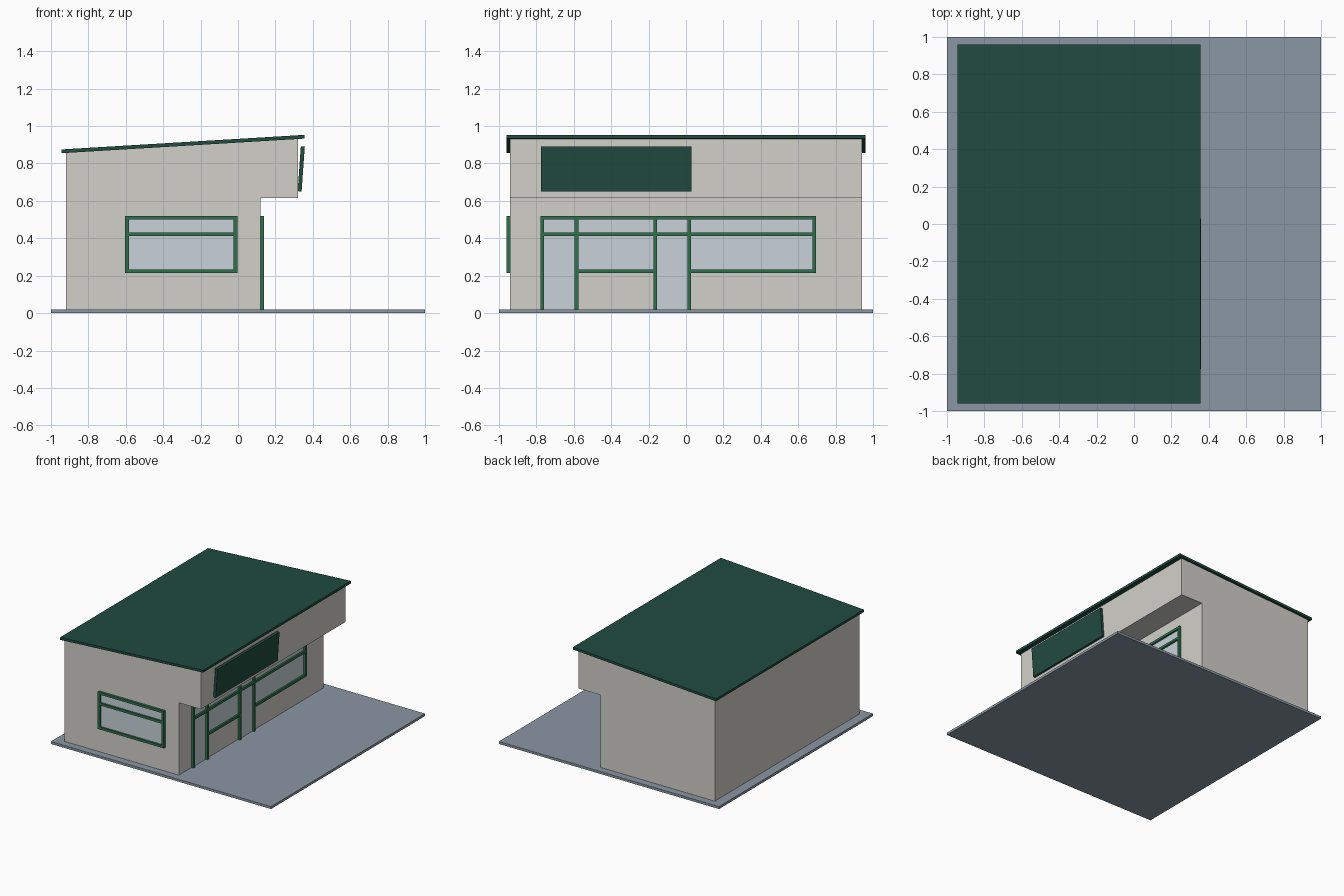
import bpy, bmesh
from mathutils import Vector

if "Cube" in bpy.data.objects:
    bpy.data.objects.remove(bpy.data.objects["Cube"])


def material(name, rgb):
    m = bpy.data.materials.new(name)
    m.diffuse_color = (*rgb, 1)
    m.use_nodes = True
    m.node_tree.nodes["Principled BSDF"].inputs["Base Color"].default_value = m.diffuse_color
    return m


WALL = material("plaster", (0.64, 0.63, 0.59))
ROOF = material("dark_green", (0.015, 0.07, 0.05))
FRAME = material("frame_green", (0.03, 0.16, 0.075))
GLASS = material("glass", (0.58, 0.65, 0.69))
PAVE = material("paving", (0.26, 0.31, 0.37))


def finish(bm, name, mat):
    bmesh.ops.recalc_face_normals(bm, faces=bm.faces)
    mesh = bpy.data.meshes.new(name)
    bm.to_mesh(mesh)
    bm.free()
    mesh.materials.append(mat)
    obj = bpy.data.objects.new(name, mesh)
    bpy.context.collection.objects.link(obj)
    return obj


def extrude_profile(name, xz, y0, y1, mat):
    """Extrude an x-z outline along y."""
    bm = bmesh.new()
    face = bm.faces.new([bm.verts.new((x, y0, z)) for x, z in xz])
    res = bmesh.ops.extrude_face_region(bm, geom=[face])
    verts = [v for v in res["geom"] if isinstance(v, bmesh.types.BMVert)]
    bmesh.ops.translate(bm, verts=verts, vec=(0, y1 - y0, 0))
    return finish(bm, name, mat)


def box(name, lo, hi, mat):
    lo, hi = Vector(lo), Vector(hi)
    bm = bmesh.new()
    bmesh.ops.create_cube(bm, size=1)
    bmesh.ops.scale(bm, verts=bm.verts, vec=hi - lo)
    bmesh.ops.translate(bm, verts=bm.verts, vec=(lo + hi) / 2)
    return finish(bm, name, mat)


def side_box(name, u0, u1, z0, z1, mat, depth, wall):
    """Box lying on the shop face (u runs along y) or the front wall (u along x)."""
    if wall == "shop":
        return box(name, (0.115, u0, z0), (0.12 + depth, u1, z1), mat)
    return box(name, (u0, -0.94 - depth, z0), (u1, -0.935, z1), mat)


# paving slab, building body with overhanging upper front
box("paving_slab", (-1, -1, 0), (1, 1, 0.02), PAVE)
extrude_profile("walls", [(-0.92, 0.02), (0.12, 0.02), (0.12, 0.615), (0.32, 0.615),
                          (0.32, 0.934), (-0.92, 0.858)], -0.94, 0.94, WALL)

# sloping roof and tilted sign board
extrude_profile("roof", [(-0.944, 0.855), (0.355, 0.933), (0.355, 0.953),
                         (-0.945, 0.875)], -0.96, 0.96, ROOF)
extrude_profile("sign_board", [(0.319, 0.652), (0.34, 0.65), (0.357, 0.89),
                               (0.336, 0.892)], -0.775, 0.03, ROOF)

# glazing panes: wall, u start, u end, bottom
panes = [("shop", -0.77, -0.585, 0.02), ("shop", -0.585, -0.165, 0.225),
         ("shop", -0.165, 0.02, 0.02), ("shop", 0.02, 0.69, 0.225),
         ("front", -0.595, -0.01, 0.225)]
for wall, u0, u1, z0 in panes:
    side_box(wall + "_glass", u0, u1, z0, 0.512, GLASS, 0.004, wall)

# upright frame bars: wall, centre, bottom
H = 0.01
posts = [("shop", -0.768, 0.02), ("shop", -0.586, 0.02), ("shop", -0.164, 0.02),
         ("shop", 0.018, 0.02), ("shop", 0.686, 0.215), ("front", -0.594, 0.215),
         ("front", -0.013, 0.215)]
for wall, u, z0 in posts:
    side_box(wall + "_post", u - H, u + H, z0, 0.52, FRAME, 0.02, wall)

# level frame bars: wall, u start, u end, centre height
rails = [("shop", -0.768, 0.686, 0.51), ("shop", -0.768, 0.686, 0.422),
         ("shop", -0.586, -0.164, 0.224), ("shop", 0.018, 0.686, 0.224),
         ("front", -0.594, -0.013, 0.51), ("front", -0.594, -0.013, 0.422),
         ("front", -0.594, -0.013, 0.224)]
for wall, u0, u1, z in rails:
    side_box(wall + "_rail", u0, u1, z - H, z + H, FRAME, 0.019, wall)
